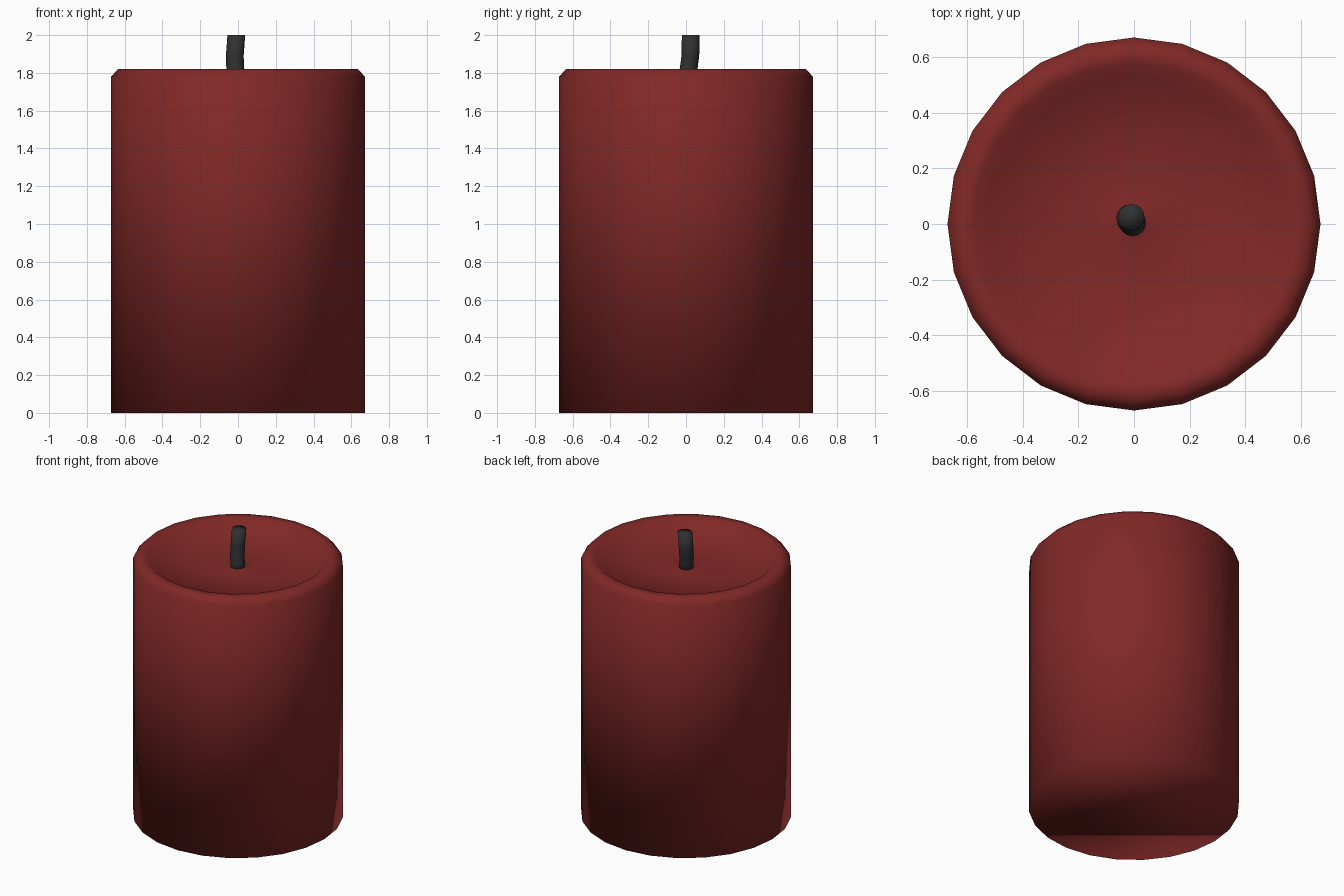
import bpy, bmesh, math

if "Cube" in bpy.data.objects:
    bpy.data.objects.remove(bpy.data.objects["Cube"])

def material(name, rgb):
    m = bpy.data.materials.new(name)
    m.diffuse_color = (*rgb, 1)
    m.use_nodes = True
    m.node_tree.nodes["Principled BSDF"].inputs["Base Color"].default_value = m.diffuse_color
    return m

def ring_stack(name, rings, sides, mat):
    """Loft horizontal rings given as (x, y, z, radius), capped at both ends, smooth."""
    bm = bmesh.new()
    loops = []
    for x, y, z, r in rings:
        loops.append([bm.verts.new((x + r * math.cos(2 * math.pi * i / sides),
                                    y + r * math.sin(2 * math.pi * i / sides), z))
                      for i in range(sides)])
    for a, b in zip(loops, loops[1:]):
        for i in range(sides):
            j = (i + 1) % sides
            bm.faces.new((a[i], a[j], b[j], b[i]))
    bm.faces.new(loops[0][::-1])
    bm.faces.new(loops[-1])
    for f in bm.faces:
        f.smooth = True
    me = bpy.data.meshes.new(name)
    bm.to_mesh(me)
    bm.free()
    me.materials.append(mat)
    ob = bpy.data.objects.new(name, me)
    bpy.context.collection.objects.link(ob)
    return ob

# wax body: straight wall, chamfered rim, sunken top with a small mound at the wick
profile = [(0.672, 0), (0.672, 1.78), (0.635, 1.82), (0.58, 1.82),
           (0.53, 1.775), (0.09, 1.73), (0.045, 1.745)]
ring_stack("candle_body", [(0, 0, z, r) for r, z in profile], 24,
           material("red_wax", (0.22, 0.022, 0.02)))

# slightly bent wick
path = [(0, 0, 1.70), (-0.008, 0.006, 1.78), (-0.015, 0.015, 1.83),
        (-0.017, 0.023, 1.89), (-0.009, 0.025, 2.0)]
ring_stack("wick", [(*p, 0.047) for p in path], 16,
           material("charred_wick", (0.03, 0.03, 0.03)))
